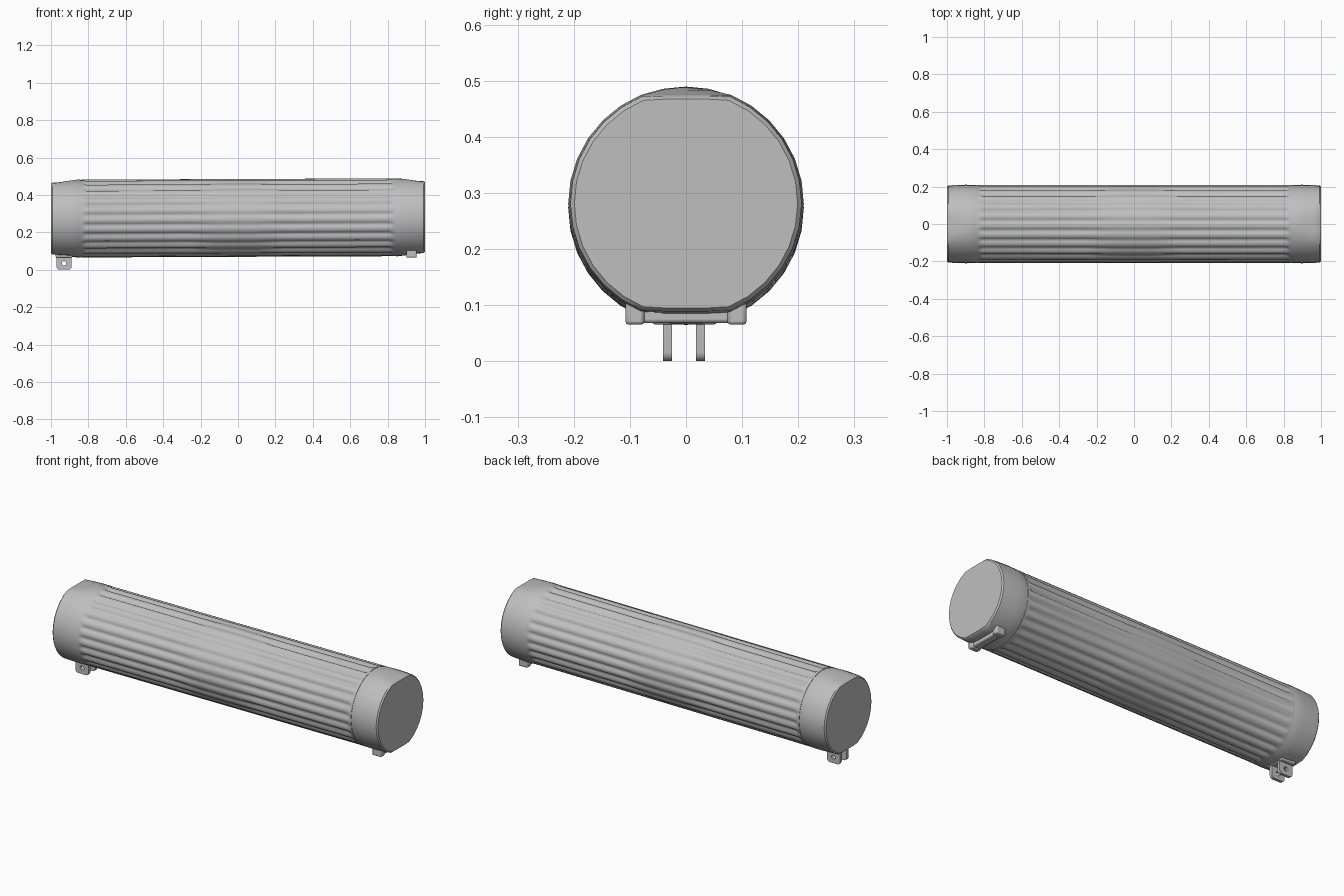
import bpy, bmesh, math
from mathutils import Vector

cube = bpy.data.objects.get("Cube")
if cube:
    bpy.data.objects.remove(cube, do_unlink=True)

# Single grey finish
grey = bpy.data.materials.new("light grey")
grey.use_nodes = True
colour = (0.52, 0.52, 0.52, 1)
grey.diffuse_color = colour
grey.node_tree.nodes["Principled BSDF"].inputs["Base Color"].default_value = colour


def finish(obj, angle=35):
    bpy.ops.object.select_all(action='DESELECT')
    obj.select_set(True)
    bpy.context.view_layer.objects.active = obj
    if obj.type == 'CURVE':
        bpy.ops.object.convert(target='MESH')
        obj = bpy.context.object
    obj.data.materials.clear()
    obj.data.materials.append(grey)
    bpy.ops.object.shade_smooth_by_angle(angle=math.radians(angle))
    return obj


def axis_height(x):
    return 0.277 + 0.004 * x


def loft(name, sections, angle=35):
    """Skin rings of (x, [(y, z)...]) and close both ends."""
    bm = bmesh.new()
    rings = [[bm.verts.new((x, y, z + axis_height(x))) for y, z in ring]
             for x, ring in sections]
    for a, b in zip(rings, rings[1:]):
        for i in range(len(a)):
            j = (i + 1) % len(a)
            bm.faces.new((a[i], a[j], b[j], b[i]))
    bm.faces.new(rings[0])
    bm.faces.new(rings[-1])
    bmesh.ops.recalc_face_normals(bm, faces=bm.faces)
    mesh = bpy.data.meshes.new(name)
    bm.to_mesh(mesh)
    bm.free()
    obj = bpy.data.objects.new(name, mesh)
    bpy.context.collection.objects.link(obj)
    return finish(obj, angle)


# Fluted barrel: grooves fade out at both ends and soften mid-length
FLUTES = 24
GROOVE = (0, 0, 0, 0.6, 1, 0.6)
DEPTH = 0.012


def fluted_ring(strength):
    count = FLUTES * len(GROOVE)
    ring = []
    for i in range(count):
        a = math.tau * i / count
        r = 0.208 - DEPTH * strength * GROOVE[i % len(GROOVE)]
        ring.append((r * math.cos(a), r * math.sin(a)))
    return ring


half = [(0.84, 0), (0.83, 0), (0.81, 1), (0.25, 1), (0.1, 0.35)]
stations = [(-x, d) for x, d in half] + half[::-1]
loft("fluted_barrel", [(x, fluted_ring(d)) for x, d in stations], 60)


# End caps: round at the barrel, flattened above and below at the outer face
def cap_ring(r, flat):
    return [(r * math.cos(math.tau * i / 32),
             max(-flat, min(flat, r * math.sin(math.tau * i / 32))))
            for i in range(32)]


cap_profile = [(0.825, 0.203, 0.203), (0.85, 0.209, 0.209),
               (0.90, 0.210, 0.203), (0.96, 0.208, 0.194),
               (0.993, 0.206, 0.192), (1.0, 0.199, 0.186)]
for side, name in ((-1, "right_end_cap"), (1, "left_end_cap")):
    loft(name, [(side * x, cap_ring(r, f)) for x, r, f in cap_profile], 40)


# Rounded blocks for the feet and saddles
def block(name, low, high, bevel=0.006):
    low, high = Vector(low), Vector(high)
    bpy.ops.mesh.primitive_cube_add(size=1, location=(low + high) / 2)
    obj = bpy.context.object
    obj.name = name
    obj.scale = high - low
    bpy.ops.object.transform_apply(location=False, rotation=False, scale=True)
    mod = obj.modifiers.new("soft edges", 'BEVEL')
    mod.width = bevel
    mod.segments = 2
    return finish(obj)


for side, name in ((-1, "front_foot"), (1, "back_foot")):
    inner, outer = sorted((side * 0.074, side * 0.108))
    block(name, (0.90, inner, 0.065), (0.955, outer, 0.125))
block("foot_saddle", (0.905, -0.08, 0.068), (0.95, 0.08, 0.11))
block("lug_saddle", (-0.975, -0.06, 0.065), (-0.885, 0.055, 0.11))


# Pair of pierced mounting lugs
def lug(name, y):
    curve = bpy.data.curves.new(name, 'CURVE')
    curve.dimensions = '2D'
    curve.fill_mode = 'BOTH'
    curve.extrude = 0.008
    w, r = 0.04, 0.016
    outline = [(-w, 0.09), (w, 0.09)]
    for cx, start in ((w - r, 0), (r - w, -90)):
        for k in range(5):
            a = math.radians(start - 22.5 * k)
            outline.append((cx + r * math.cos(a), r + r * math.sin(a)))
    hole = [(0.012 * math.cos(math.tau * k / 16),
             0.034 + 0.012 * math.sin(math.tau * k / 16)) for k in range(16)]
    for points in (outline, hole):
        spline = curve.splines.new('POLY')
        spline.points.add(len(points) - 1)
        for p, (x, z) in zip(spline.points, points):
            p.co = (x, z, 0, 1)
        spline.use_cyclic_u = True
    obj = bpy.data.objects.new(name, curve)
    obj.location = (-0.93, y, 0)
    obj.rotation_euler.x = math.pi / 2
    bpy.context.collection.objects.link(obj)
    finish(obj)


lug("front_lug", -0.033)
lug("back_lug", 0.026)
